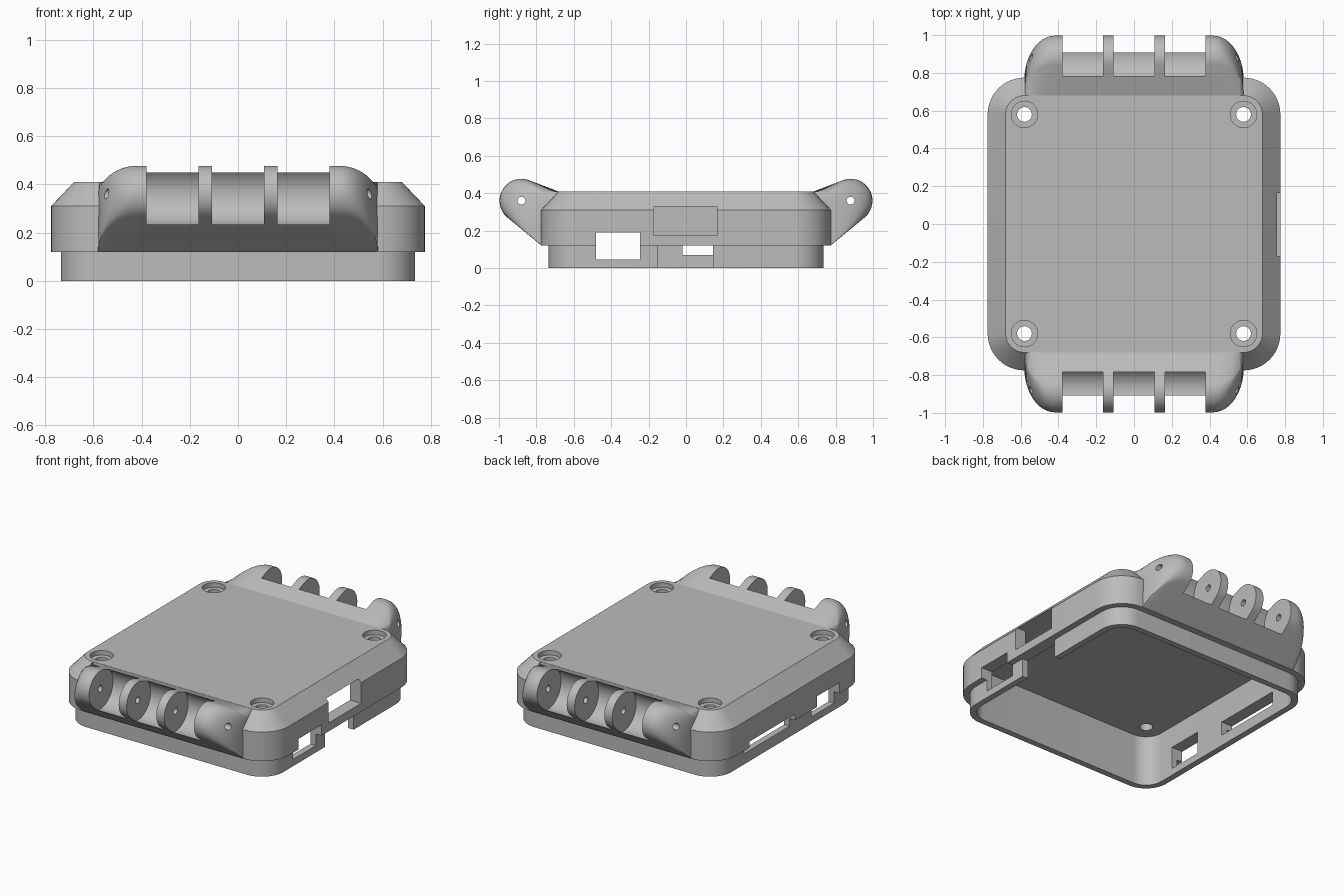
import bpy, bmesh, math
from mathutils import Matrix, Vector

if "Cube" in bpy.data.objects:
    bpy.data.objects.remove(bpy.data.objects["Cube"])

CORNER = 0.58          # centre of every rounded corner and screw hole
PIN = (0.88, 0.36)     # strap pin position (y, z)

grey = bpy.data.materials.new("grey_plastic")
grey.use_nodes = True
grey.diffuse_color = (0.5, 0.5, 0.5, 1)
grey.node_tree.nodes["Principled BSDF"].inputs["Base Color"].default_value = (0.5, 0.5, 0.5, 1)


def finish(name, bm):
    bmesh.ops.recalc_face_normals(bm, faces=bm.faces)
    mesh = bpy.data.meshes.new(name)
    bm.to_mesh(mesh)
    bm.free()
    mesh.materials.append(grey)
    obj = bpy.data.objects.new(name, mesh)
    bpy.context.scene.collection.objects.link(obj)
    return obj


def loft(name, sections):
    """Skin closed sections of equal length and cap both ends."""
    bm = bmesh.new()
    rings = [[bm.verts.new(p) for p in s] for s in sections]
    n = len(rings[0])
    for a, b in zip(rings, rings[1:]):
        for i in range(n):
            j = (i + 1) % n
            bm.faces.new((a[i], a[j], b[j], b[i]))
    bm.faces.new(rings[0])
    bm.faces.new(rings[-1])
    return finish(name, bm)


def rounded_square(radius, z, steps=12):
    pts = []
    for k, (sx, sy) in enumerate(((1, 1), (-1, 1), (-1, -1), (1, -1))):
        for i in range(steps + 1):
            a = math.pi / 2 * (k + i / steps)
            pts.append((sx * CORNER + radius * math.cos(a), sy * CORNER + radius * math.sin(a), z))
    return pts


def box(name, x, y, z):
    bm = bmesh.new()
    bmesh.ops.create_cube(bm, size=1)
    for v in bm.verts:
        v.co = [lo + (c + 0.5) * (hi - lo) for c, (lo, hi) in zip(v.co, (x, y, z))]
    return finish(name, bm)


def cylinder(name, centre, radius, length, axis, segments=48):
    bm = bmesh.new()
    bmesh.ops.create_cone(bm, cap_ends=True, segments=segments, radius1=radius, radius2=radius, depth=length)
    if axis == "X":
        bmesh.ops.rotate(bm, verts=bm.verts, matrix=Matrix.Rotation(math.pi / 2, 3, "Y"))
    bmesh.ops.translate(bm, verts=bm.verts, vec=centre)
    return finish(name, bm)


def strap_lug(name, side):
    """Tear-shaped lug whose nose melts back into the case at both ends."""
    foot, shoulder = Vector((0.774, 0.121)), Vector((0.68, 0.409))
    up, out = shoulder - foot, Vector((0.19, 0.155))
    det = up.x * out.y - up.y * out.x
    nose = [Vector(PIN) + 0.117 * Vector((math.cos(a), math.sin(a)))
            for a in (math.radians(-51 + i * 159 / 24) for i in range(25))]

    def section(x):
        u = max(0, (abs(x) - 0.42) / 0.16)
        f = max(0.01, math.sqrt(max(0, 1 - u * u)))
        pts = [Vector((0.6, 0.13)), foot]
        for p in nose:
            q = p - foot
            s = (q.x * out.y - q.y * out.x) / det
            d = (up.x * q.y - up.y * q.x) / det
            pts.append(foot + s * up + f * d * out)
        pts += [shoulder, Vector((0.6, 0.4))]
        return [(x, side * p.x, p.y) for p in pts]

    curve = [0.42 + 0.16 * math.sin(math.pi / 2 * i / 12) for i in range(13)]
    return loft(name, [section(x) for x in [-c for c in reversed(curve)] + curve])


# Case shell: skirt, step, wall and chamfered lid
case = loft("watch_case", [rounded_square(r, z) for r, z in
            ((0.155, 0), (0.155, 0.12), (0.195, 0.12), (0.195, 0.31), (0.1, 0.41))])
steps = [(strap_lug("front_lug", -1), "UNION"), (strap_lug("back_lug", 1), "UNION")]
cutters = []

# Hollow underside
cutters.append(loft("cavity", [rounded_square(0.115, z) for z in (-0.1, 0.33)]))

# Strap gaps and pin holes
for side in (-1, 1):
    y, z = side * PIN[0], PIN[1]
    for x in (-0.272, 0, 0.272):
        cutters.append(cylinder("strap_gap", (x, y, z), 0.131, 0.215, "X", 64))
    cutters.append(cylinder("pin_hole", (0, y, z), 0.021, 1.5, "X", 20))

# Counterbored screw holes
for sx in (-1, 1):
    for sy in (-1, 1):
        x, y = sx * CORNER, sy * CORNER
        cutters.append(cylinder("screw_hole", (x, y, 0.4), 0.039, 0.3, "Z", 32))
        cutters.append(cylinder("screw_head_recess", (x, y, 0.43), 0.07, 0.1, "Z", 32))

# Side openings
right, left = (0.6, 0.9), (-0.9, -0.6)
for x in (right, left):
    cutters.append(box("port_window", x, (-0.48, -0.245), (0.045, 0.19)))
cutters.append(box("button_window", right, (-0.17, 0.165), (0.175, 0.33)))
cutters.append(box("skirt_gap", right, (-0.15, 0.145), (-0.1, 0.12)))
cutters.append(box("card_slot", left, (-0.02, 0.45), (0.07, 0.16)))
steps += [(c, "DIFFERENCE") for c in cutters]

# Combine everything into one solid
for tool, operation in steps:
    mod = case.modifiers.new(tool.name, "BOOLEAN")
    mod.object, mod.operation, mod.solver = tool, operation, "EXACT"
    tool.hide_render = True
bpy.context.view_layer.update()
solid = bpy.data.meshes.new_from_object(case.evaluated_get(bpy.context.evaluated_depsgraph_get()))
case.modifiers.clear()
case.data = solid
for tool, _ in steps:
    bpy.data.objects.remove(tool)
solid.materials.clear()
solid.materials.append(grey)
for poly in solid.polygons:
    poly.material_index = 0

bpy.ops.object.select_all(action="DESELECT")
case.select_set(True)
bpy.context.view_layer.objects.active = case
bpy.ops.object.shade_smooth_by_angle(angle=math.radians(25))
